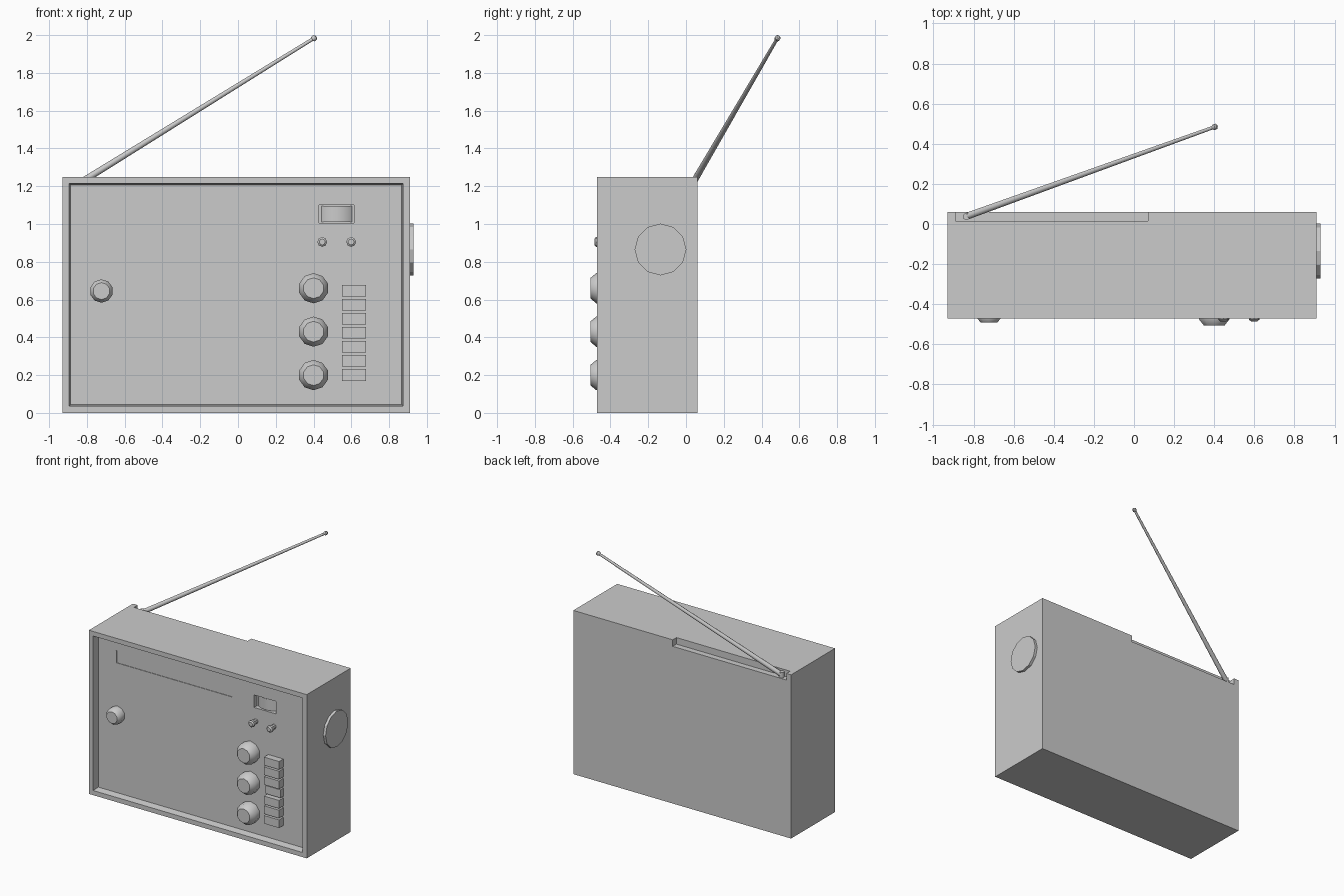
import bpy, bmesh, math
from mathutils import Vector, Matrix

if "Cube" in bpy.data.objects:
    bpy.data.objects.remove(bpy.data.objects["Cube"])

FLOOR = -0.42  # y of the recessed front panel


def finish(bm, name, smooth=False):
    bmesh.ops.recalc_face_normals(bm, faces=bm.faces)
    me = bpy.data.meshes.new(name)
    bm.to_mesh(me)
    bm.free()
    ob = bpy.data.objects.new(name, me)
    bpy.context.collection.objects.link(ob)
    bpy.ops.object.select_all(action='DESELECT')
    bpy.context.view_layer.objects.active = ob
    ob.select_set(True)
    if smooth:
        bpy.ops.object.shade_smooth_by_angle(angle=math.radians(40))
    return ob


def box_bm(x0, x1, y0, y1, z0, z1):
    bm = bmesh.new()
    bmesh.ops.create_cube(bm, size=1)
    for v in bm.verts:
        v.co = Vector(((x0, x1)[v.co.x > 0], (y0, y1)[v.co.y > 0], (z0, z1)[v.co.z > 0]))
    return bm


def box(name, *dims):
    return finish(box_bm(*dims), name)


def lathe(name, start, direction, profile, sides, smooth=True):
    """Closed solid of (radius, distance) rings along a direction."""
    bm = bmesh.new()
    rot = Vector(direction).to_track_quat('Z', 'X').to_matrix().to_4x4()
    mat = Matrix.Translation(start) @ rot
    rings = []
    for r, d in profile:
        rings.append([bm.verts.new(mat @ Vector((r * math.cos(a), r * math.sin(a), d)))
                      for a in (2 * math.pi * i / sides for i in range(sides))])
    for lo, hi in zip(rings, rings[1:]):
        for i in range(sides):
            j = (i + 1) % sides
            bm.faces.new((lo[i], lo[j], hi[j], hi[i]))
    bm.faces.new(rings[0])
    bm.faces.new(rings[-1])
    return finish(bm, name, smooth)


def cut(target, cutter):
    mod = target.modifiers.new("cut", 'BOOLEAN')
    mod.operation = 'DIFFERENCE'
    mod.solver = 'EXACT'
    mod.object = cutter
    bpy.context.view_layer.objects.active = target
    bpy.ops.object.modifier_apply(modifier=mod.name)
    bpy.data.objects.remove(cutter, do_unlink=True)


# Case with a recessed front panel
bm = box_bm(-0.93, 0.91, -0.47, 0.06, 0, 1.25)
bmesh.ops.recalc_face_normals(bm, faces=bm.faces)
front = [f for f in bm.faces if f.normal.y < -0.9]
bmesh.ops.inset_region(bm, faces=front, thickness=0.05, depth=0)
bmesh.ops.inset_region(bm, faces=front, thickness=0.013, depth=0)
for v in front[0].verts:
    v.co.y = FLOOR
case = finish(bm, "radio_case")

# Antenna slot on the top rear edge and the tuning wheel window
cut(case, box("slot_cutter", -0.89, 0.07, 0.015, 0.1, 1.20, 1.3))
cut(case, box("window_cutter", 0.43, 0.615, -0.45, -0.385, 1.005, 1.10))
lathe("tuning_wheel", (0.5225, -0.29, 1.01), (0, 0, 1), [(0.125, 0), (0.125, 0.085)], 24)

# Scale lines
box("scale_line_long", -0.737, 0.245, FLOOR - 0.004, FLOOR + 0.01, 1.03, 1.037)
box("scale_line_short", -0.737, -0.73, FLOOR - 0.004, FLOOR + 0.01, 1.037, 1.128)

# Front knobs
for i, z in enumerate((0.20, 0.43, 0.66)):
    lathe(f"control_knob_{i + 1}", (0.40, FLOOR + 0.005, z), (0, -1, 0),
          [(0.08, 0), (0.08, 0.06), (0.055, 0.09)], 10)
lathe("volume_knob", (-0.723, FLOOR + 0.005, 0.645), (0, -1, 0),
      [(0.062, 0), (0.062, 0.055), (0.045, 0.075)], 10)
for i, x in enumerate((0.446, 0.599)):
    lathe(f"small_knob_{i + 1}", (x, FLOOR + 0.005, 0.905), (0, -1, 0),
          [(0.018, 0), (0.018, 0.03), (0.026, 0.045), (0.026, 0.062), (0.016, 0.07)], 8)

# Column of push buttons, one pressed in
for i in range(7):
    z = 0.17 + i * 0.0743
    y = -0.455 if i == 3 else -0.472
    box(f"push_button_{i + 1}", 0.55, 0.677, y, FLOOR + 0.005, z, z + 0.062)

# Side dial
lathe("side_dial", (0.90, -0.135, 0.865), (1, 0, 0), [(0.137, 0), (0.137, 0.03)], 12, False)

# Antenna with pivot and tip
base, tip = Vector((-0.83, 0.04, 1.222)), Vector((0.405, 0.485, 1.985))
length = (tip - base).length
lathe("antenna_rod", base, tip - base, [(0.018, 0), (0.009, length - 0.01)], 10)
lathe("antenna_tip", tip, tip - base,
      [(0.008, -0.018), (0.015, -0.01), (0.015, 0.004), (0.008, 0.01)], 10)
lathe("antenna_pivot", (-0.835, 0.037, 1.195), (0, 0, 1), [(0.018, 0), (0.018, 0.045)], 10)
